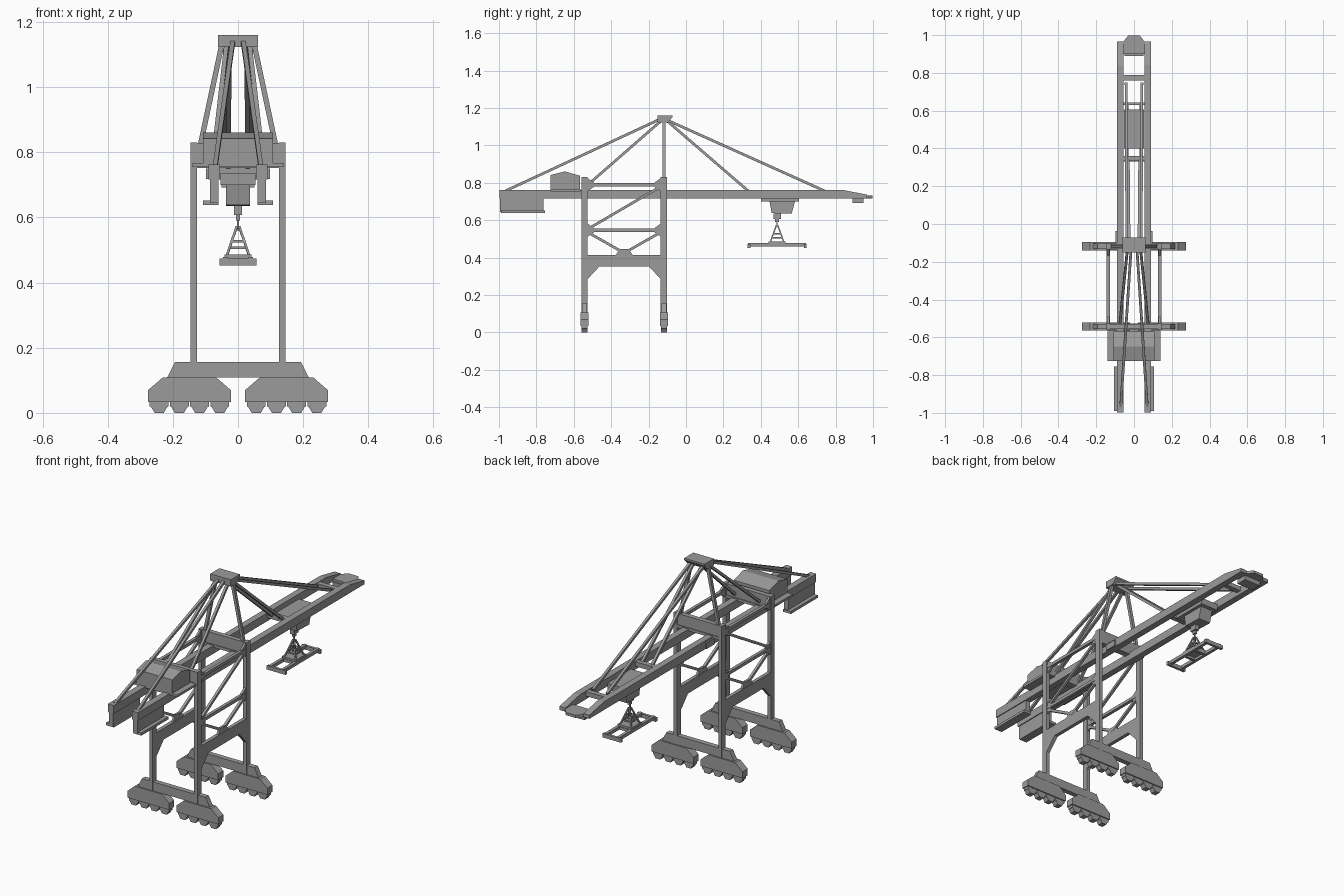
import bpy, bmesh
from mathutils import Vector

if "Cube" in bpy.data.objects:
    bpy.data.objects.remove(bpy.data.objects["Cube"], do_unlink=True)

steel = bpy.data.materials.new("steel_grey")
steel.use_nodes = True
steel.diffuse_color = (0.33, 0.33, 0.33, 1)
steel.node_tree.nodes["Principled BSDF"].inputs["Base Color"].default_value = (0.33, 0.33, 0.33, 1)


def finish(name, bm):
    bmesh.ops.recalc_face_normals(bm, faces=bm.faces)
    me = bpy.data.meshes.new(name)
    bm.to_mesh(me)
    bm.free()
    me.materials.append(steel)
    ob = bpy.data.objects.new(name, me)
    bpy.context.collection.objects.link(ob)
    return ob


def prism(name, pts, axis, a, b):
    """Extrude a 2D outline along an axis; points are the other two axes in order."""
    bm = bmesh.new()
    rings = []
    for d in (a, b):
        ring = []
        for p in pts:
            co = list(p)
            co.insert("xyz".index(axis), d)
            ring.append(bm.verts.new(co))
        rings.append(ring)
        bm.faces.new(ring)
    n = len(pts)
    for i in range(n):
        j = (i + 1) % n
        bm.faces.new((rings[0][i], rings[0][j], rings[1][j], rings[1][i]))
    return finish(name, bm)


def box(name, x0, x1, y0, y1, z0, z1):
    return prism(name, [(x0, y0), (x1, y0), (x1, y1), (x0, y1)], "z", z0, z1)


def bar(name, p, q, w):
    """Square bar between two points."""
    p, q = Vector(p), Vector(q)
    d = q - p
    bm = bmesh.new()
    bmesh.ops.create_cube(bm, size=1)
    bmesh.ops.scale(bm, vec=(w, w, d.length), verts=bm.verts)
    side = d.cross(Vector((1, 0, 0))).normalized()
    rot = d.normalized()
    third = side.cross(rot)
    for v in bm.verts:
        v.co = (p + q) / 2 + third * v.co.x + side * v.co.y + rot * v.co.z
    return finish(name, bm)


REAR, FRONT = -0.543, -0.118      # the two leg rows
LEG_X = 0.136

# Undercarriage, legs and top cross beams, one set per row
for row, y in (("rear", REAR), ("front", FRONT)):
    prism(row + "_sill_beam", [(-.218, .108), (.218, .108), (.193, .157), (-.193, .157)], "y", y - .014, y + .014)
    box(row + "_top_cross_beam", -.13, .13, y - .013, y + .013, .765, .828)
    box(row + "_beam_seat", -.14, .14, y - .017, y + .017, .752, .767)
    for s, side in ((1, "left"), (-1, "right")):
        tag = f"{row}_{side}_"
        c = s * .149
        prism(tag + "bogie", [(c - .127, .034), (c + .127, .034), (c + .127, .07), (c + .083, .108),
                              (c - .083, .108), (c - .127, .07)], "y", y - .022, y + .022)
        for i in range(4):
            w = c + (i - 1.5) * .062
            prism(f"{tag}wheel_truck_{i}", [(w - .029, .034), (w - .029, .02), (w - .024, .017), (w - .014, 0), (w + .014, 0),
                                            (w + .024, .017), (w + .029, .02), (w + .029, .034)],
                  "y", y - .016, y + .016)
        box(tag + "leg", s * LEG_X - .01, s * LEG_X + .01, y - .017, y + .017, .1, .83)

# Side frames: portal beam, haunches and bracing
mid = (REAR + FRONT) / 2
for s, side in ((1, "left"), (-1, "right")):
    x = s * LEG_X
    a, b = REAR + .01, FRONT - .01
    prism(side + "_portal_beam", [(a, .283), (a + .005, .283), (a + .07, .353), (b - .07, .353),
                                  (b - .005, .283), (b, .283), (b, .415), (a, .415)], "x", x - .01, x + .01)
    bar(side + "_upper_tie", (x, a, .79), (x, b, .79), .017)
    bar(side + "_middle_tie", (x, a, .547), (x, b, .547), .017)
    bar(side + "_long_brace", (x, a + .02, .56), (x, b, .785), .014)
    bar(side + "_rear_brace", (x, a, .54), (x, mid, .425), .014)
    bar(side + "_front_brace", (x, b, .54), (x, mid, .425), .014)
    prism(side + "_brace_plate", [(mid - .045, .414), (mid + .045, .414), (mid + .025, .445),
                                  (mid - .025, .445)], "x", x - .006, x + .006)
    for z in (.547, .79):
        for e, y in ((1, a), (-1, b)):
            prism(f"{side}_node_plate_{z}_{e}", [(y, z - .04), (y + e * .04, z - .012),
                                                 (y + e * .04, z + .012), (y, z + .04)], "x", x - .006, x + .006)

# Boom girders with counterweights
for s, side in ((1, "left"), (-1, "right")):
    prism(side + "_girder", [(-.998, .717), (.967, .717), (.967, .737), (.84, .762), (-.998, .762)],
          "x", s * .055, s * .091)
    box(side + "_ballast_wall", s * .06, s * .086, -.995, -.763, .645, .72)
    box(side + "_ballast_flange", s * .06, s * .107, -.99, -.755, .638, .652)
    box(side + "_boom_hinge", s * .085, s * .099, -.107, -.037, .718, .751)

# Boom ties and nose
for i, y in enumerate((.347, .775)):
    box(f"boom_tie_{i}", -.06, .06, y - .014, y + .014, .735, .76)
prism("boom_nose", [(-.056, .9), (.056, .9), (.056, .967), (.03, .998), (-.03, .998), (-.056, .967)],
      "z", .717, .732)
box("nose_buffer", -.05, .05, .89, .95, .692, .72)

# Machinery house
box("house_floor", -.14, .14, -.724, -.565, .755, .768)
prism("machinery_house", [(-.724, .767), (-.568, .767), (-.568, .838), (-.648, .861), (-.724, .842)],
      "x", -.108, .108)

# Apex head, masts and stays
prism("apex_head", [(-.152, 1.123), (-.098, 1.123), (-.072, 1.15), (-.072, 1.16), (-.152, 1.16)],
      "x", -.062, .062)
for s, side in ((1, "left"), (-1, "right")):
    bar(side + "_mast", (s * .05, FRONT, 1.13), (s * .115, FRONT, .825), .016)
    bar(side + "_rear_leg_stay", (s * .035, -.135, 1.13), (s * .075, -.53, .785), .014)
    bar(side + "_girder_back_stay", (s * .016, -.14, 1.14), (s * .07, -.965, .757), .014)
    bar(side + "_inner_fore_stay", (s * .026, -.1, 1.13), (s * .03, .335, .755), .014)
    bar(side + "_outer_fore_stay", (s * .038, -.1, 1.135), (s * .042, .745, .755), .014)

# Trolley and cab
box("trolley_frame", -.054, .054, .4, .605, .7, .735)
prism("trolley_cab", [(.445, .71), (.458, .638), (.565, .635), (.585, .71)], "x", -.037, .037)

# Hoist block, hook and sling frame
TY = .487
box("hoist_block", -.012, .012, TY - .02, TY + .02, .608, .637)
box("hoist_neck", -.006, .006, TY - .01, TY + .01, .59, .61)
box("hoist_rope", -.0035, .0035, TY - .0035, TY + .0035, .56, .595)
for sx in (-1, 1):
    for sy in (-1, 1):
        bar(f"sling_leg_{sx}_{sy}", (sx * .004, TY + sy * .004, .572), (sx * .034, TY + sy * .036, .484), .007)
for z, k in ((.527, .019), (.507, .026)):
    for s in (-1, 1):
        box(f"sling_rung_across_{z}_{s}", -k, k, TY + s * k - .003, TY + s * k + .003, z - .004, z + .004)
        box(f"sling_rung_along_{z}_{s}", s * k - .003, s * k + .003, TY - k, TY + k, z - .004, z + .004)
box("sling_base", -.042, .042, TY - .045, TY + .045, .474, .487)

# Container spreader
for s, side in ((1, "left"), (-1, "right")):
    box(side + "_spreader_beam", s * .03, s * .046, TY - .155, TY + .155, .46, .478)
    box(f"spreader_end_{side}", -.057, .057, TY + s * .15 - .007, TY + s * .15 + .007, .453, .474)
    box(f"spreader_cross_{side}", -.046, .046, TY + s * .04 - .008, TY + s * .04 + .008, .461, .477)
